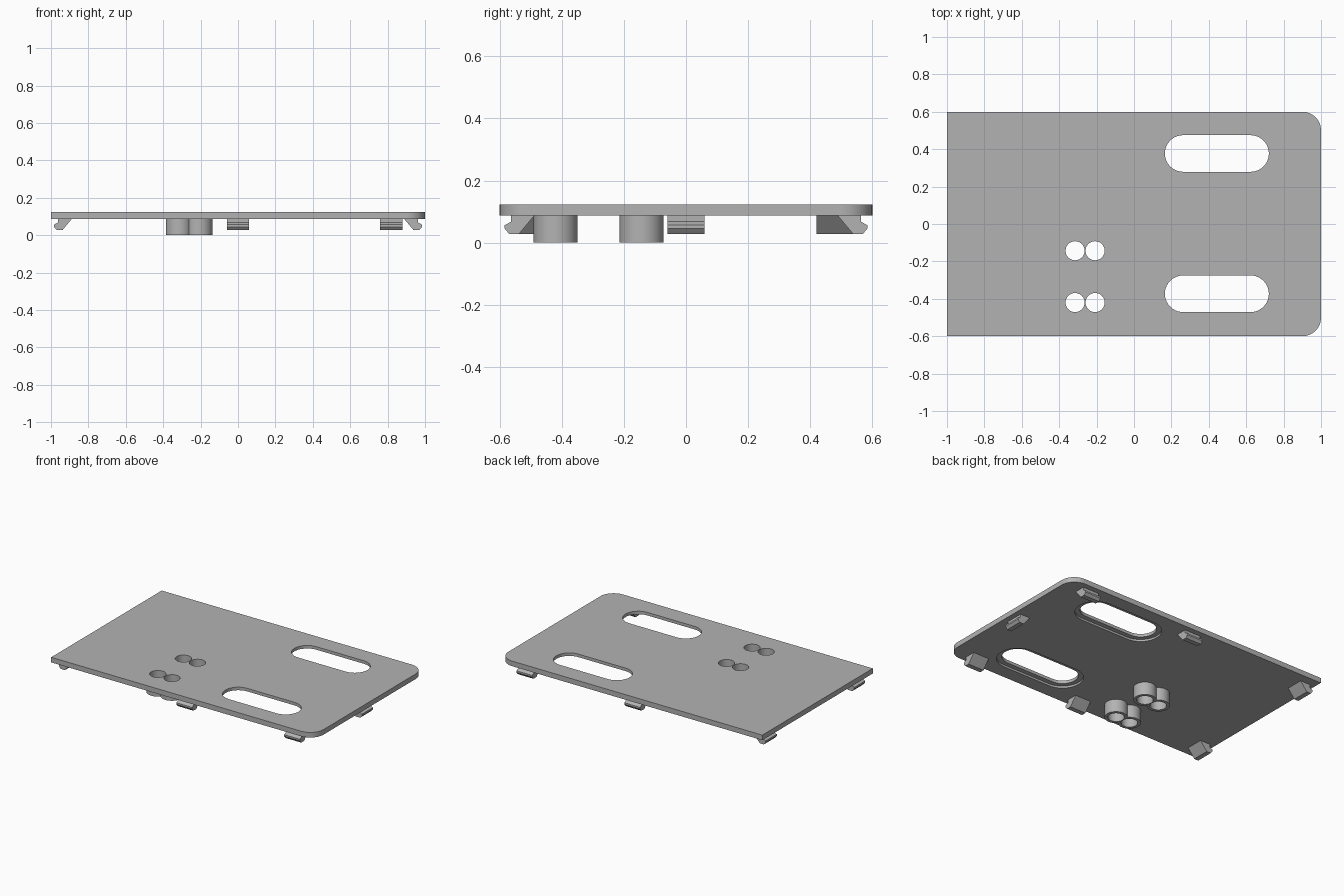
import bpy, bmesh, math
from mathutils import Matrix

if "Cube" in bpy.data.objects:
    bpy.data.objects.remove(bpy.data.objects["Cube"])

grey = bpy.data.materials.new("plain grey")
grey.use_nodes = True
colour = (0.45, 0.45, 0.45, 1)
grey.diffuse_color = colour
grey.node_tree.nodes["Principled BSDF"].inputs["Base Color"].default_value = colour

BASE, TOP = 0.088, 0.123     # underside and upper face of the plate


def prism(name, points, vector, matrix=Matrix()):
    """Extrude a closed outline along a vector."""
    bm = bmesh.new()
    face = bm.faces.new([bm.verts.new(p) for p in points])
    out = bmesh.ops.extrude_face_region(bm, geom=[face])
    moved = [v for v in out["geom"] if isinstance(v, bmesh.types.BMVert)]
    bmesh.ops.translate(bm, verts=moved, vec=vector)
    bm.transform(matrix)
    bmesh.ops.recalc_face_normals(bm, faces=bm.faces)
    mesh = bpy.data.meshes.new(name)
    bm.to_mesh(mesh)
    bm.free()
    mesh.materials.append(grey)
    obj = bpy.data.objects.new(name, mesh)
    bpy.context.collection.objects.link(obj)
    return obj


def arc(cx, cy, r, start, end, z, steps=12):
    angles = [math.radians(start + (end - start) * i / steps) for i in range(steps + 1)]
    return [(cx + r * math.cos(a), cy + r * math.sin(a), z) for a in angles]


def disc(x, y, r, z0, z1, name):
    return prism(name, arc(x, y, r, 0, 360, z0, 48)[:-1], (0, 0, z1 - z0))


def slot(y, r, z0, z1, name):
    ends = arc(0.623, y, r, -90, 90, z0, 20) + arc(0.263, y, r, 90, 270, z0, 20)
    return prism(name, ends, (0, 0, z1 - z0))


def combine(obj, tool, operation):
    """Apply a boolean and discard the tool object."""
    mod = obj.modifiers.new("combine", "BOOLEAN")
    mod.operation, mod.object, mod.solver = operation, tool, "EXACT"
    graph = bpy.context.evaluated_depsgraph_get()
    mesh = bpy.data.meshes.new_from_object(obj.evaluated_get(graph))
    obj.modifiers.clear()
    obj.data = mesh
    bpy.data.objects.remove(tool)


def smooth(obj):
    bpy.ops.object.select_all(action="DESELECT")
    obj.select_set(True)
    bpy.context.view_layer.objects.active = obj
    bpy.ops.object.shade_smooth_by_angle(angle=math.radians(30))


# Plate, rounded at the two corners of one end
outline = [(-1, -0.6, BASE)] + arc(0.9, -0.5, 0.1, -90, 0, BASE)
outline += arc(0.9, 0.5, 0.1, 0, 90, BASE) + [(-1, 0.6, BASE)]
plate = prism("plate", outline, (0, 0, TOP - BASE))

# Long slots, each with a shallow recess on the underside
for y in (-0.373, 0.377):
    combine(plate, slot(y, 0.098, 0, 0.2, "slot_cutter"), "DIFFERENCE")
    combine(plate, slot(y, 0.13, 0.05, BASE + 0.014, "recess_cutter"), "DIFFERENCE")

# Paired hollow posts under the plate, bored right through it
HOLES = (-0.315, -0.208)
for label, y in (("front", -0.42), ("rear", -0.143)):
    posts = disc(HOLES[0], y, 0.071, 0, BASE, label + "_posts")
    combine(posts, disc(HOLES[1], y, 0.071, 0, BASE, "post"), "UNION")
    for x in HOLES:
        for part in (posts, plate):
            combine(part, disc(x, y, 0.051, -0.1, 0.2, "bore_cutter"), "DIFFERENCE")
    smooth(posts)
smooth(plate)

# Snap clips: the profile is (distance inward from the plate edge, height)
PROFILE = [(0.112, BASE), (0.037, BASE), (0.037, 0.068), (0.016, 0.056),
           (0.016, 0.045), (0.03, 0.028), (0.062, 0.028)]


def clip(name, x, y, turn):
    matrix = Matrix.Translation((x, y, 0)) @ Matrix.Rotation(math.radians(turn), 4, "Z")
    points = [(-0.06, d, z) for d, z in PROFILE]
    prism(name, points, (0.12, 0, 0), matrix)


for label, x in (("middle", 0), ("end", 0.82)):
    clip("front_%s_clip" % label, x, -0.6, 0)
    clip("back_%s_clip" % label, x, 0.6, 180)
clip("left_clip", 1, 0, 90)
for label, y in (("front", -0.48), ("back", 0.48)):
    clip("right_%s_clip" % label, -1, y, -90)
